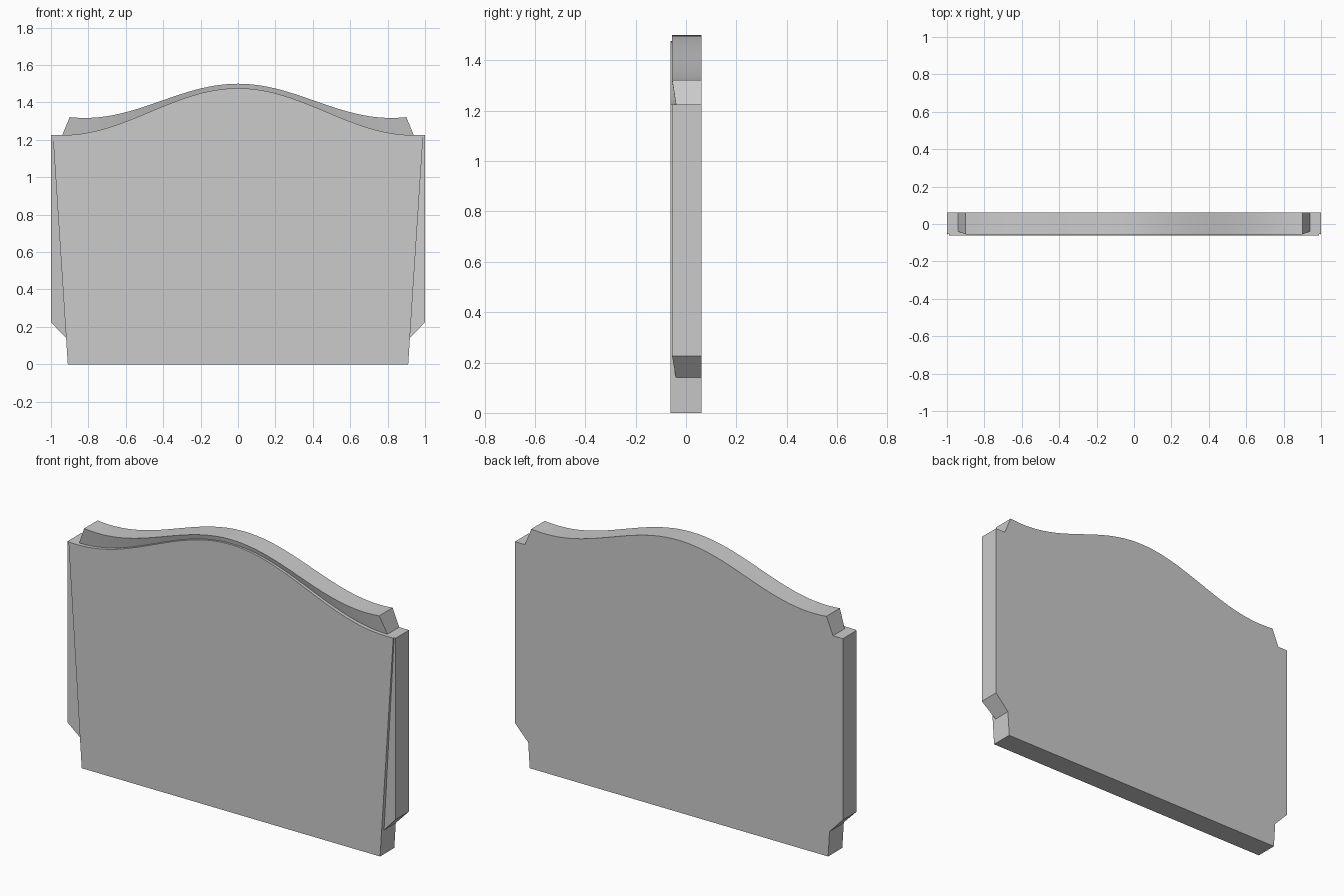
import bpy, bmesh, math

if "Cube" in bpy.data.objects:
    bpy.data.objects.remove(bpy.data.objects["Cube"])

FRONT, RIM, BACK = -0.062, -0.055, 0.062
STEPS = 24


def hump(x, base, height, half):
    """Cosine crest rising from base at |x| = half to base + height at x = 0."""
    return base + height * (1 + math.cos(math.pi * x / half)) / 2


# Cross-section stations up the right side and over the crest:
# panel edge (x, z), groove depth y, outer rim (x, z), rim depth y
rows = [
    ((0.91, 0.0), RIM, (0.91, 0.0), RIM),
    ((0.919, 0.14), -0.04, (0.919, 0.14), -0.04),
    ((0.919, 0.14), -0.04, (1.0, 0.225), RIM),
    ((0.99, 1.225), RIM + 0.001, (1.0, 1.225), RIM),
    ((0.94, 1.225), -0.04, (0.94, 1.225), -0.04),
]
for i in range(STEPS + 1):
    t = 1 - i / STEPS
    px, ox = 0.94 * t, 0.9 * t
    rows.append(((px, hump(px, 1.225, 0.251, 0.94)), -0.04 - 0.011 * (1 - t),
                 (ox, hump(ox, 1.317, 0.183, 0.82)), RIM))

# Mirror to the left side
rows += [((-p[0], p[1]), g, (-o[0], o[1]), r) for p, g, o, r in reversed(rows[:-1])]

bm = bmesh.new()
cache = {}


def vert(x, y, z):
    key = (round(x, 5), round(y, 5), round(z, 5))
    if key not in cache:
        cache[key] = bm.verts.new(key)
    return cache[key]


def face(verts):
    unique = list(dict.fromkeys(verts))
    if len(unique) > 2 and not bm.faces.get(unique):
        bm.faces.new(unique)


# Each station: panel edge, groove floor, rim front, rim back
stations = [(vert(p[0], FRONT, p[1]), vert(p[0], g, p[1]),
             vert(o[0], r, o[1]), vert(o[0], BACK, o[1])) for p, g, o, r in rows]

# Panel walls, sloped grooves and rim sides
for a, b in zip(stations, stations[1:]):
    for k in range(3):
        face([a[k], b[k], b[k + 1], a[k + 1]])

# Front panel, flat back and underside
face([s[0] for s in stations])
face([s[3] for s in stations])
face(list(stations[0]) + list(reversed(stations[-1])))
bmesh.ops.recalc_face_normals(bm, faces=bm.faces)

mesh = bpy.data.meshes.new("headboard_panel")
bm.to_mesh(mesh)
bm.free()
panel = bpy.data.objects.new("headboard_panel", mesh)
bpy.context.collection.objects.link(panel)

# Smooth crest, sharp edges elsewhere
bpy.context.view_layer.objects.active = panel
panel.select_set(True)
bpy.ops.object.shade_smooth_by_angle(angle=math.radians(12))
